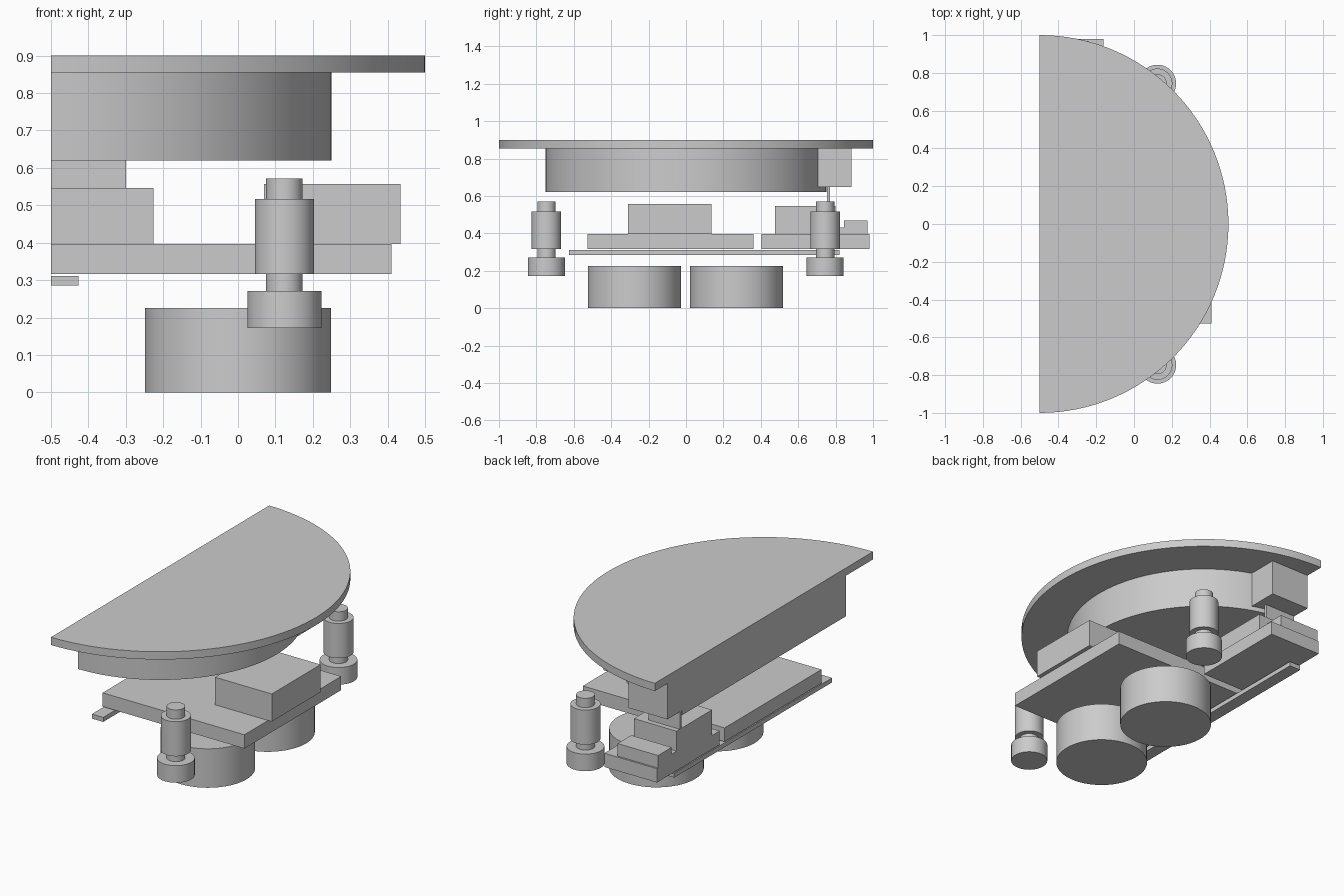
import bpy, bmesh, math
from mathutils import Matrix

if "Cube" in bpy.data.objects:
    bpy.data.objects.remove(bpy.data.objects["Cube"], do_unlink=True)

grey = bpy.data.materials.new("light grey")
grey.use_nodes = True
grey.diffuse_color = (0.6, 0.6, 0.6, 1)
grey.node_tree.nodes["Principled BSDF"].inputs["Base Color"].default_value = (0.6, 0.6, 0.6, 1)

BACK = -0.5  # flat side of the half-round body


def finish(name, bm, smooth=False):
    bmesh.ops.recalc_face_normals(bm, faces=bm.faces)
    mesh = bpy.data.meshes.new(name)
    bm.to_mesh(mesh)
    bm.free()
    mesh.materials.append(grey)
    obj = bpy.data.objects.new(name, mesh)
    bpy.context.collection.objects.link(obj)
    if smooth:
        bpy.ops.object.select_all(action='DESELECT')
        obj.select_set(True)
        bpy.context.view_layer.objects.active = obj
        bpy.ops.object.shade_smooth_by_angle(angle=math.radians(30))
    return obj


def box(name, xs, ys, zs):
    bm = bmesh.new()
    bmesh.ops.create_cube(bm, size=1)
    spans = (xs, ys, zs)
    for v in bm.verts:
        v.co = [lo + (c + 0.5) * (hi - lo) for c, (lo, hi) in zip(v.co, spans)]
    return finish(name, bm)


def cylinder(name, x, y, r, z0, z1):
    bm = bmesh.new()
    bmesh.ops.create_cone(bm, cap_ends=True, segments=64, radius1=r, radius2=r,
                          depth=z1 - z0, matrix=Matrix.Translation((x, y, (z0 + z1) / 2)))
    return finish(name, bm, True)


def half_disc(name, r, z0, z1, steps=64):
    bm = bmesh.new()
    angles = [math.pi * (i / steps - 0.5) for i in range(steps + 1)]
    face = bm.faces.new([bm.verts.new((BACK + r * math.cos(a), r * math.sin(a), z0))
                         for a in angles])
    ext = bmesh.ops.extrude_face_region(bm, geom=[face], use_keep_orig=True)
    for v in ext["geom"]:
        if isinstance(v, bmesh.types.BMVert):
            v.co.z = z1
    return finish(name, bm, True)


# Half-round top and drum
half_disc("top_plate", 1.0, 0.855, 0.9)
half_disc("drum", 0.75, 0.62, 0.855)

# Low round feet
cylinder("front_foot", 0, -0.276, 0.249, 0, 0.226)
cylinder("rear_foot", 0, 0.27, 0.249, 0, 0.226)

# Stepped side posts
for side, y in (("front", -0.746), ("rear", 0.744)):
    cylinder(side + "_post_base", 0.124, y, 0.099, 0.172, 0.271)
    cylinder(side + "_post_neck", 0.124, y, 0.049, 0.271, 0.316)
    cylinder(side + "_post_body", 0.124, y, 0.079, 0.316, 0.517)
    cylinder(side + "_post_cap", 0.124, y, 0.049, 0.517, 0.571)

# Main board with its block, and the thin rail below
box("main_board", (BACK, 0.41), (-0.527, 0.36), (0.317, 0.397))
box("main_block", (0.07, 0.434), (-0.31, 0.137), (0.397, 0.557))
box("rail", (BACK, -0.427), (-0.625, 0.822), (0.285, 0.311))

# Rear board and the blocks on it
box("rear_board", (BACK, -0.162), (0.405, 0.98), (0.317, 0.397))
box("rear_block", (BACK, -0.226), (0.475, 0.8), (0.397, 0.546))
box("rear_link", (BACK, -0.24), (0.8, 0.845), (0.397, 0.43))
box("rear_step", (BACK, -0.24), (0.845, 0.97), (0.397, 0.47))

# Hanging block and blade under the top plate
box("hanging_block", (BACK, -0.25), (0.705, 0.885), (0.647, 0.855))
box("hanging_blade", (BACK, -0.3), (0.755, 0.771), (0.546, 0.647))
